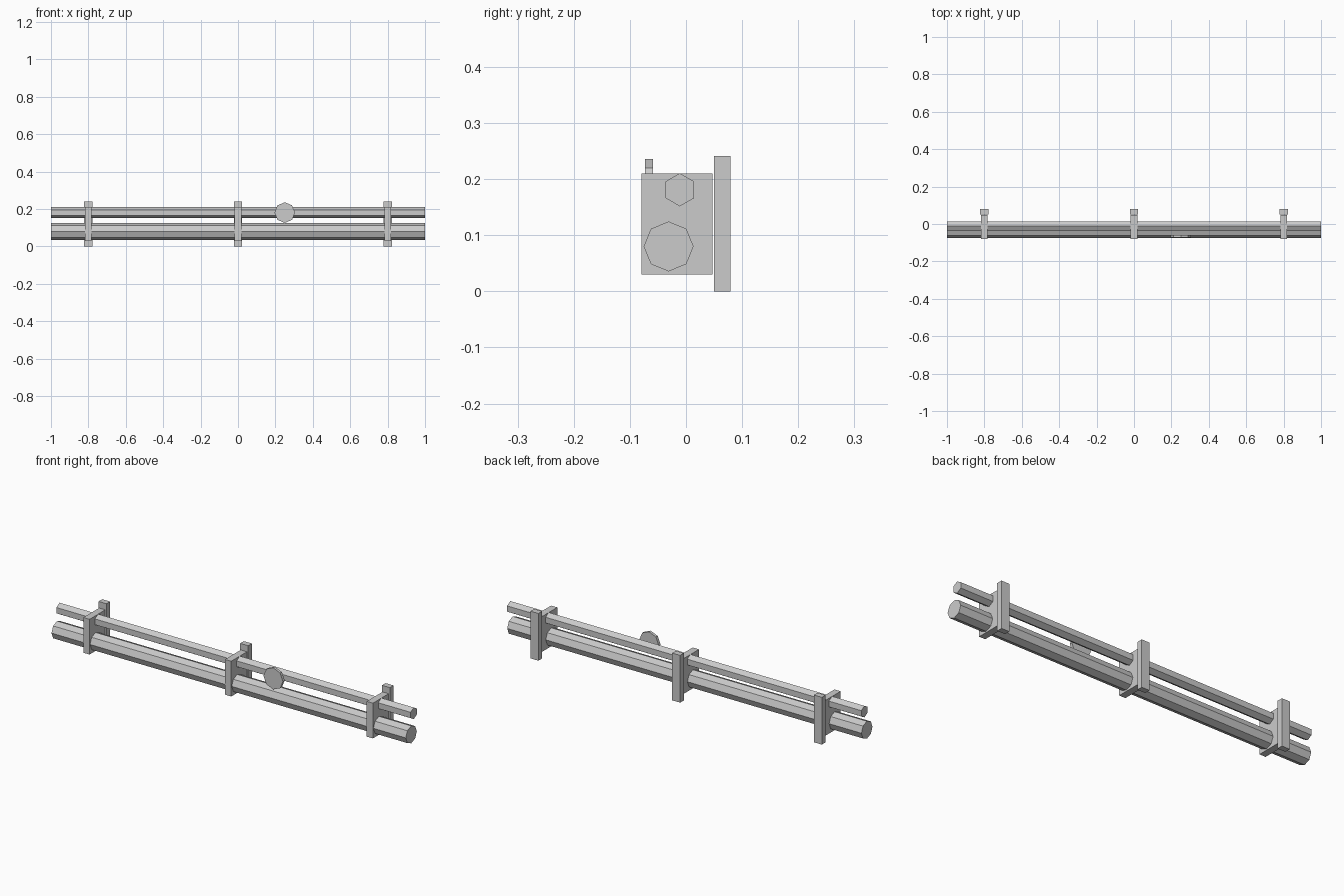
import bpy
from math import radians
from mathutils import Matrix

if "Cube" in bpy.data.objects:
    bpy.data.objects.remove(bpy.data.objects["Cube"], do_unlink=True)

# Single painted-metal colour
grey = bpy.data.materials.new("pipe_grey")
grey.use_nodes = True
colour = (0.6, 0.6, 0.6, 1)
grey.diffuse_color = colour
grey.node_tree.nodes["Principled BSDF"].inputs["Base Color"].default_value = colour


def finish(name, transform):
    obj = bpy.context.object
    obj.name = obj.data.name = name
    obj.data.transform(transform)
    obj.data.materials.append(grey)
    return obj


def box(name, x, width, y0, y1, z0, z1):
    bpy.ops.mesh.primitive_cube_add(size=1)
    obj = finish(name, Matrix.Diagonal((width, y1 - y0, z1 - z0, 1)))
    obj.location = (x, (y0 + y1) / 2, (z0 + z1) / 2)


def prism(name, sides, radius, length, location, axis, spin=0):
    bpy.ops.mesh.primitive_cylinder_add(vertices=sides, radius=radius, depth=length)
    turn = Matrix.Rotation(radians(90), 4, axis)
    obj = finish(name, turn @ Matrix.Rotation(radians(spin), 4, "Z"))
    obj.location = location


# Two parallel pipes
prism("large_pipe", 8, 0.0445, 2, (0, -0.031, 0.08), "Y")
prism("small_pipe", 6, 0.0295, 2, (0, -0.011, 0.181), "Y", spin=30)

# Brackets clamped around the pipes, each with its wall plate
for side, x in (("right", -0.8), ("middle", 0), ("left", 0.8)):
    box(side + "_bracket", x, 0.035, -0.0795, 0.047, 0.03, 0.21)
    box(side + "_wall_plate", x, 0.045, 0.05, 0.0795, 0, 0.241)

# Valve wheel in front of the small pipe
prism("valve_wheel", 8, 0.055, 0.014, (0.25, -0.066, 0.181), "X")
